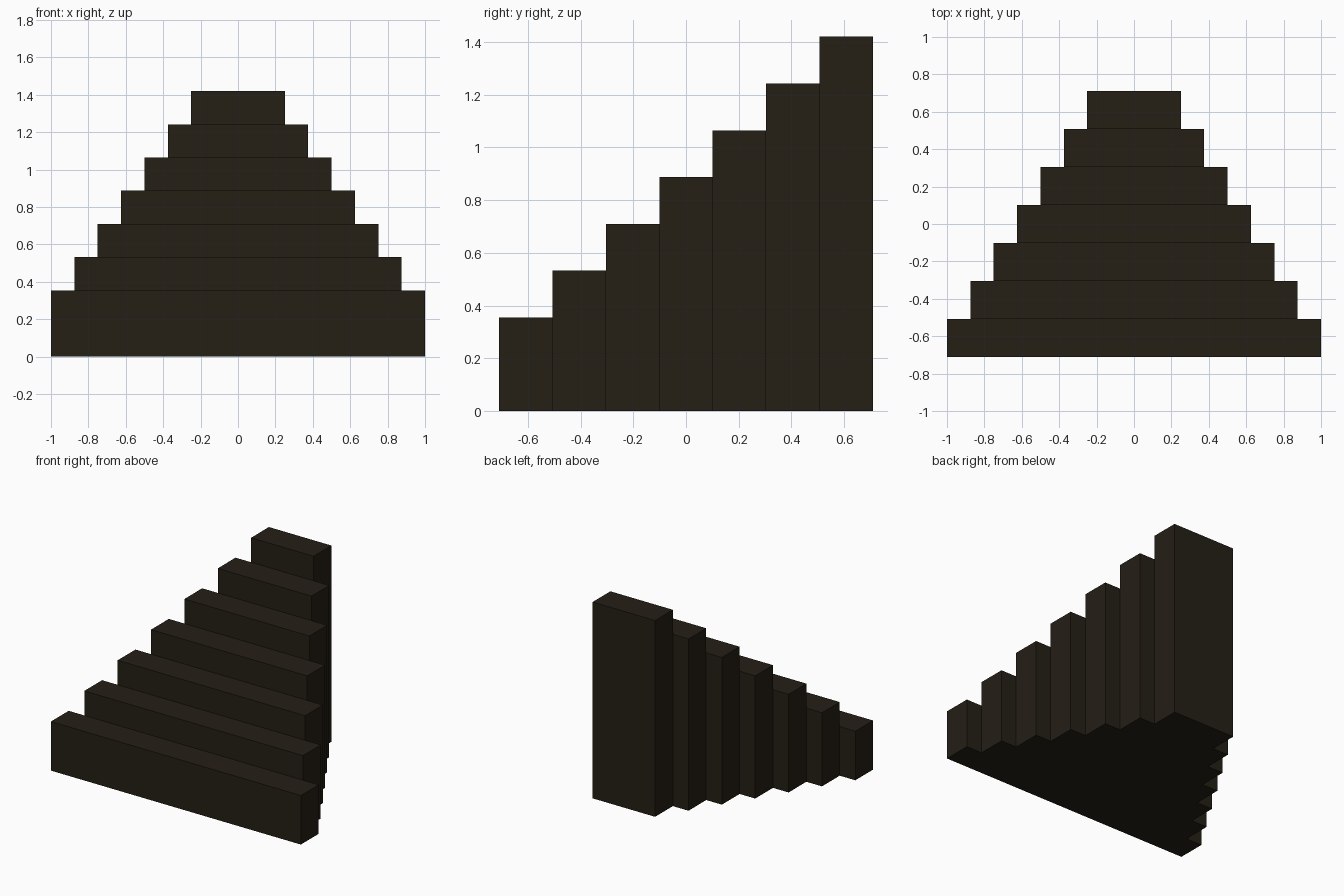
import bpy

if "Cube" in bpy.data.objects:
    bpy.data.objects.remove(bpy.data.objects["Cube"])

STEPS = 7
DEPTH = 1.42 / STEPS      # tread depth
RISE = 1.42 / 8           # height gained per step

wood = bpy.data.materials.new("dark_wood")
wood.diffuse_color = (0.018, 0.014, 0.008, 1)
wood.use_nodes = True
wood.node_tree.nodes["Principled BSDF"].inputs["Base Color"].default_value = wood.diffuse_color


def box(name, size, center):
    bpy.ops.mesh.primitive_cube_add(size=1, location=center)
    ob = bpy.context.object
    ob.name = name
    ob.scale = size
    bpy.ops.object.transform_apply(location=False, rotation=False, scale=True)
    ob.data.materials.append(wood)
    return ob


# Steps: each a full-height block, narrower and taller toward the back
for i in range(STEPS):
    width = 2 - 0.25 * i
    height = RISE * (i + 2)
    y = -0.71 + DEPTH * (i + 0.5)
    box(f"step_{i + 1}", (width, DEPTH, height), (0, y, height / 2))
